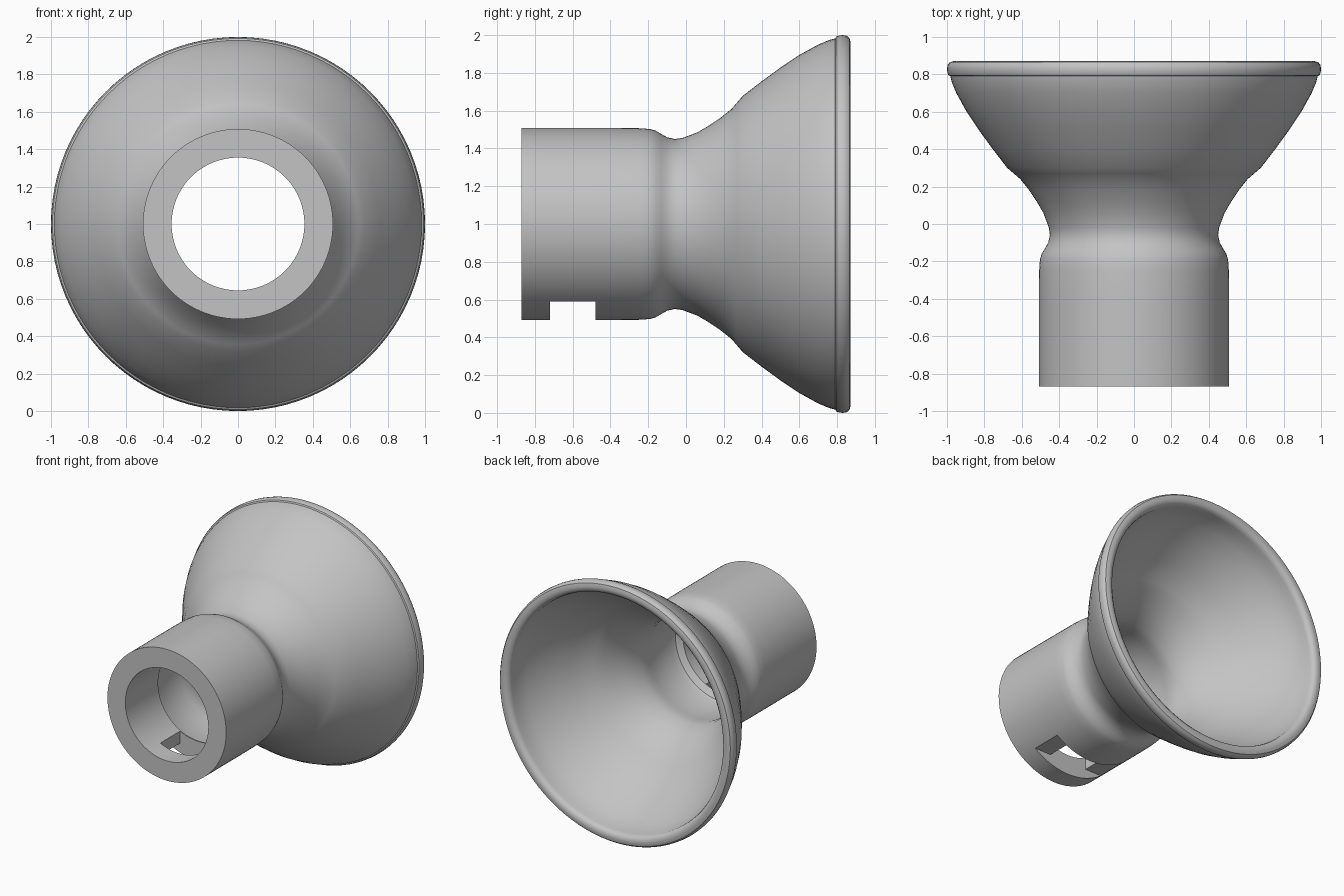
import bpy, bmesh, math
from mathutils import Matrix, Vector

cube = bpy.data.objects.get("Cube")
if cube:
    bpy.data.objects.remove(cube, do_unlink=True)

grey = bpy.data.materials.new("plain grey")
grey.use_nodes = True
grey.diffuse_color = (0.55, 0.55, 0.55, 1)
grey.node_tree.nodes["Principled BSDF"].inputs["Base Color"].default_value = (0.55, 0.55, 0.55, 1)


def make_object(name, bm):
    bmesh.ops.recalc_face_normals(bm, faces=bm.faces)
    mesh = bpy.data.meshes.new(name)
    bm.to_mesh(mesh)
    bm.free()
    mesh.materials.append(grey)
    obj = bpy.data.objects.new(name, mesh)
    bpy.context.collection.objects.link(obj)
    return obj


def lathe(name, profile, steps=96):
    """Turn a closed (y, radius) profile around the y axis at z = 1."""
    bm = bmesh.new()
    rings = []
    for i in range(steps):
        a = 2 * math.pi * i / steps
        rings.append([bm.verts.new((r * math.sin(a), y, 1 + r * math.cos(a))) for y, r in profile])
    n = len(profile)
    for i in range(steps):
        p, q = rings[i], rings[(i + 1) % steps]
        for j in range(n):
            k = (j + 1) % n
            bm.faces.new((p[j], p[k], q[k], q[j]))
    return make_object(name, bm)


def box(name, low, high):
    low, high = Vector(low), Vector(high)
    bm = bmesh.new()
    bmesh.ops.create_cube(bm, size=1, matrix=Matrix.Translation((low + high) / 2)
                          @ Matrix.Diagonal((*(high - low), 1)))
    return make_object(name, bm)


# Outer wall: sleeve, pinched neck, flared bowl
outer = [(-0.87, 0.508), (-0.4, 0.508), (-0.25, 0.507), (-0.19, 0.503), (-0.16, 0.494),
         (-0.13, 0.476), (-0.1, 0.459), (-0.06, 0.45), (-0.02, 0.455), (0.06, 0.485),
         (0.12, 0.52), (0.18, 0.56), (0.24, 0.608), (0.27, 0.643), (0.3, 0.678),
         (0.4, 0.755), (0.5, 0.828), (0.6, 0.895), (0.7, 0.95), (0.76, 0.975), (0.79, 0.982)]
# Rounded rim bead
bead = [(0.795, 0.992), (0.81, 0.998), (0.83, 1.0), (0.85, 0.997), (0.865, 0.985),
        (0.872, 0.96), (0.868, 0.935), (0.855, 0.918), (0.83, 0.91)]
# Inner wall, from the rim back to the bore
inner = [(0.79, 0.908), (0.7, 0.877), (0.6, 0.827), (0.5, 0.763), (0.4, 0.692),
         (0.32, 0.63), (0.28, 0.586), (0.24, 0.55), (0.18, 0.506), (0.12, 0.466),
         (0.06, 0.434), (-0.02, 0.405), (-0.08, 0.4), (-0.13, 0.406), (-0.2, 0.412),
         (-0.4, 0.412), (-0.44, 0.398), (-0.47, 0.355), (-0.87, 0.355)]
funnel = lathe("funnel", outer + bead + inner)

# Stepped slot through the underside of the sleeve
cutters = [box("slot_wide", (-0.6, -0.72, 0.4), (0.6, -0.48, 0.59)),
           box("slot_narrow", (-0.16, -0.72, 0.45), (0.16, -0.48, 0.9))]
bpy.context.view_layer.objects.active = funnel
for cutter in cutters:
    cutter.hide_render = True
    mod = funnel.modifiers.new("slot", 'BOOLEAN')
    mod.operation = 'DIFFERENCE'
    mod.solver = 'EXACT'
    mod.object = cutter
    bpy.ops.object.modifier_apply(modifier=mod.name)
    bpy.data.objects.remove(cutter, do_unlink=True)

bpy.ops.object.select_all(action='DESELECT')
funnel.select_set(True)
bpy.ops.object.shade_smooth_by_angle(angle=math.radians(35))
